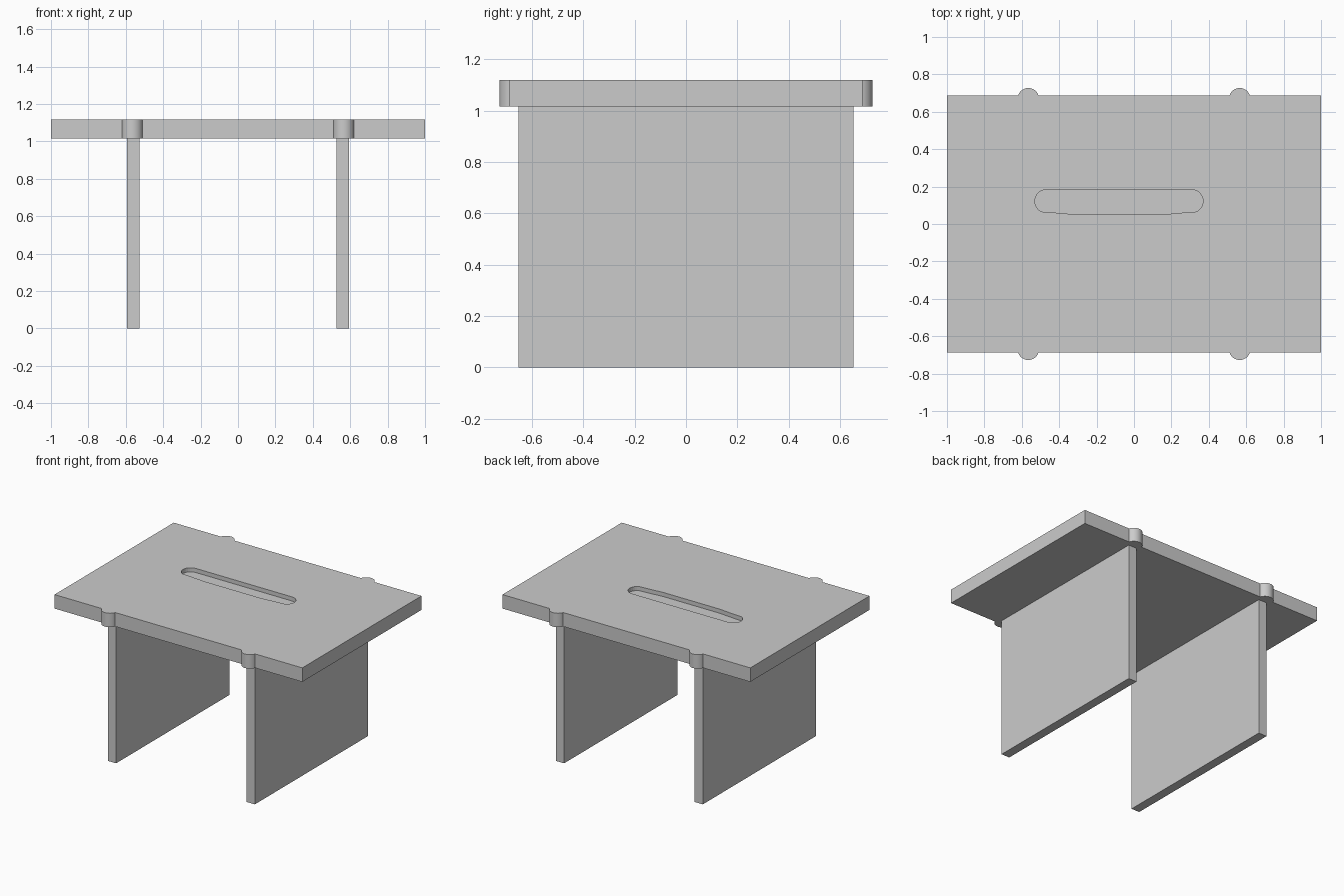
import bpy, bmesh
from math import pi, sin, cos, asin, radians

if "Cube" in bpy.data.objects:
    bpy.data.objects.remove(bpy.data.objects["Cube"])


def prism(name, pts, z0, z1):
    """Extrude a flat outline from z0 to z1."""
    bm = bmesh.new()
    face = bm.faces.new([bm.verts.new((x, y, z0)) for x, y in pts])
    ext = bmesh.ops.extrude_face_region(bm, geom=[face])
    top = [v for v in ext["geom"] if isinstance(v, bmesh.types.BMVert)]
    bmesh.ops.translate(bm, verts=top, vec=(0, 0, z1 - z0))
    bmesh.ops.recalc_face_normals(bm, faces=bm.faces)
    mesh = bpy.data.meshes.new(name)
    bm.to_mesh(mesh)
    bm.free()
    obj = bpy.data.objects.new(name, mesh)
    bpy.context.collection.objects.link(obj)
    return obj


def arc(cx, cy, r, a0, a1, n):
    return [(cx + r * cos(a0 + (a1 - a0) * i / n),
             cy + r * sin(a0 + (a1 - a0) * i / n)) for i in range(n + 1)]


UNDER, TOP = 1.016, 1.118
EDGE, R, CY = 0.687, 0.057, 0.67

# Table top: rectangle with a rounded lug over each end of each leg
a = asin((EDGE - CY) / R)
half = [(1, EDGE)]
for cx in (0.565, -0.565):
    half += arc(cx, CY, R, a, pi - a, 20)
half.append((-1, EDGE))
outline = half + [(-x, -y) for x, y in half]
table_top = prism("table_top", outline, UNDER, TOP)

# Shallow recess in the top, straight at the back and bowed at the front
recess = (arc(0.307, 0.122, 0.062, pi / 2, -radians(65), 12)
          + [(0.24, 0.059), (0.152, 0.05), (-0.307, 0.05), (-0.40, 0.059)]
          + arc(-0.468, 0.122, 0.062, -radians(115), -pi * 1.5, 12))
cutter = prism("recess_cutter", recess, TOP - 0.03, TOP + 0.1)
cutter.hide_render = True
cutter.hide_set(True)
cut = table_top.modifiers.new("recess", "BOOLEAN")
cut.operation = "DIFFERENCE"
cut.solver = "EXACT"
cut.object = cutter

# Smooth lugs with sharp edges
bpy.context.view_layer.objects.active = table_top
table_top.select_set(True)
bpy.ops.object.shade_smooth_by_angle(angle=radians(30))

# Two plain slab legs
for side, s in (("left", -1), ("right", 1)):
    x0, x1 = sorted((s * 0.527, s * 0.593))
    prism(side + "_leg", [(x0, -0.653), (x1, -0.653), (x1, 0.653), (x0, 0.653)],
          0, UNDER)
